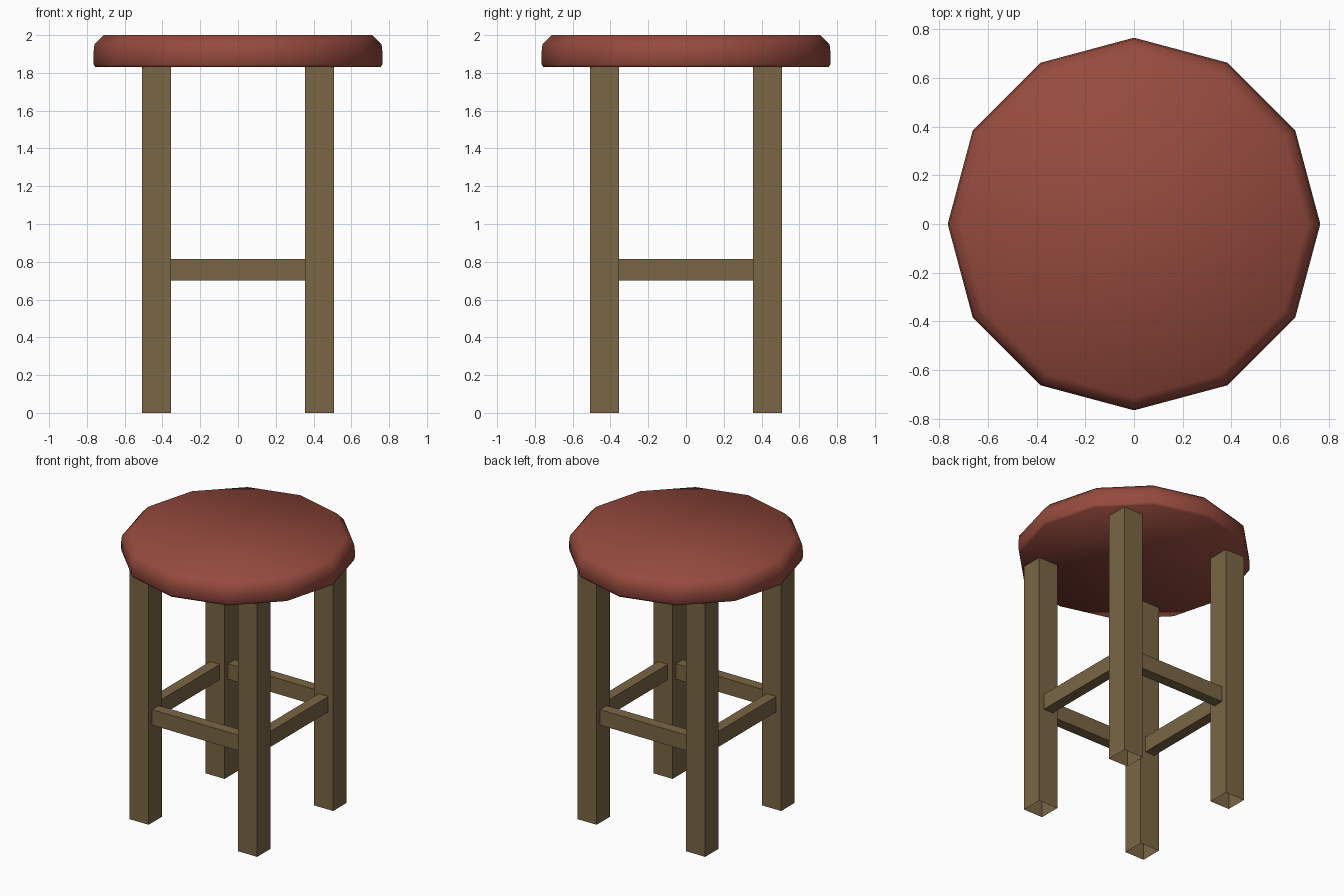
import bpy, bmesh, math

if "Cube" in bpy.data.objects:
    bpy.data.objects.remove(bpy.data.objects["Cube"])


def material(name, rgb):
    m = bpy.data.materials.new(name)
    m.diffuse_color = (*rgb, 1)
    m.use_nodes = True
    m.node_tree.nodes["Principled BSDF"].inputs["Base Color"].default_value = m.diffuse_color
    return m


WOOD = material("brown wood", (0.195, 0.133, 0.058))
LEATHER = material("red leather", (0.305, 0.070, 0.048))


def add_object(name, bm, mat):
    me = bpy.data.meshes.new(name)
    bm.to_mesh(me)
    bm.free()
    me.materials.append(mat)
    ob = bpy.data.objects.new(name, me)
    bpy.context.collection.objects.link(ob)
    return ob


def box(name, center, size, open_axis):
    """Square tube: a box without the two end faces along open_axis."""
    bm = bmesh.new()
    bmesh.ops.create_cube(bm, size=1)
    ends = [f for f in bm.faces if abs(f.normal[open_axis]) > 0.5]
    bmesh.ops.delete(bm, geom=ends, context='FACES_ONLY')
    for v in bm.verts:
        for i in range(3):
            v.co[i] = v.co[i] * size[i] + center[i]
    return add_object(name, bm, WOOD)


# Seat: twelve-sided cushion with a rounded rim
profile = [(0.755, 1.83), (0.764, 1.845), (0.766, 1.90), (0.760, 1.95), (0.712, 2.0)]
SIDES = 12
bm = bmesh.new()
rings = [[bm.verts.new((r * math.cos(math.tau * i / SIDES),
                        r * math.sin(math.tau * i / SIDES), z))
          for i in range(SIDES)] for r, z in profile]
for low, high in zip(rings, rings[1:]):
    for i in range(SIDES):
        j = (i + 1) % SIDES
        bm.faces.new((low[i], low[j], high[j], high[i]))
bm.faces.new(rings[-1])
bm.faces.new(rings[0][::-1])
for f in bm.faces:
    f.smooth = True
add_object("seat", bm, LEATHER)

# Legs: four open-ended square posts
C, LEG = 0.432, 0.154
for ny, sy in (("front", -1), ("back", 1)):
    for nx, sx in (("left", -1), ("right", 1)):
        box(f"{ny}_{nx}_leg", (sx * C, sy * C, 0.915), (LEG, LEG, 1.83), 2)

# Rails between the legs
LENGTH, THICK, HEIGHT, Z = 2 * C - LEG, 0.076, 0.112, 0.758
for s, n1, n2 in ((-1, "front", "left"), (1, "back", "right")):
    box(f"{n1}_rail", (0, s * C, Z), (LENGTH, THICK, HEIGHT), 0)
    box(f"{n2}_rail", (s * C, 0, Z), (THICK, LENGTH, HEIGHT), 1)
